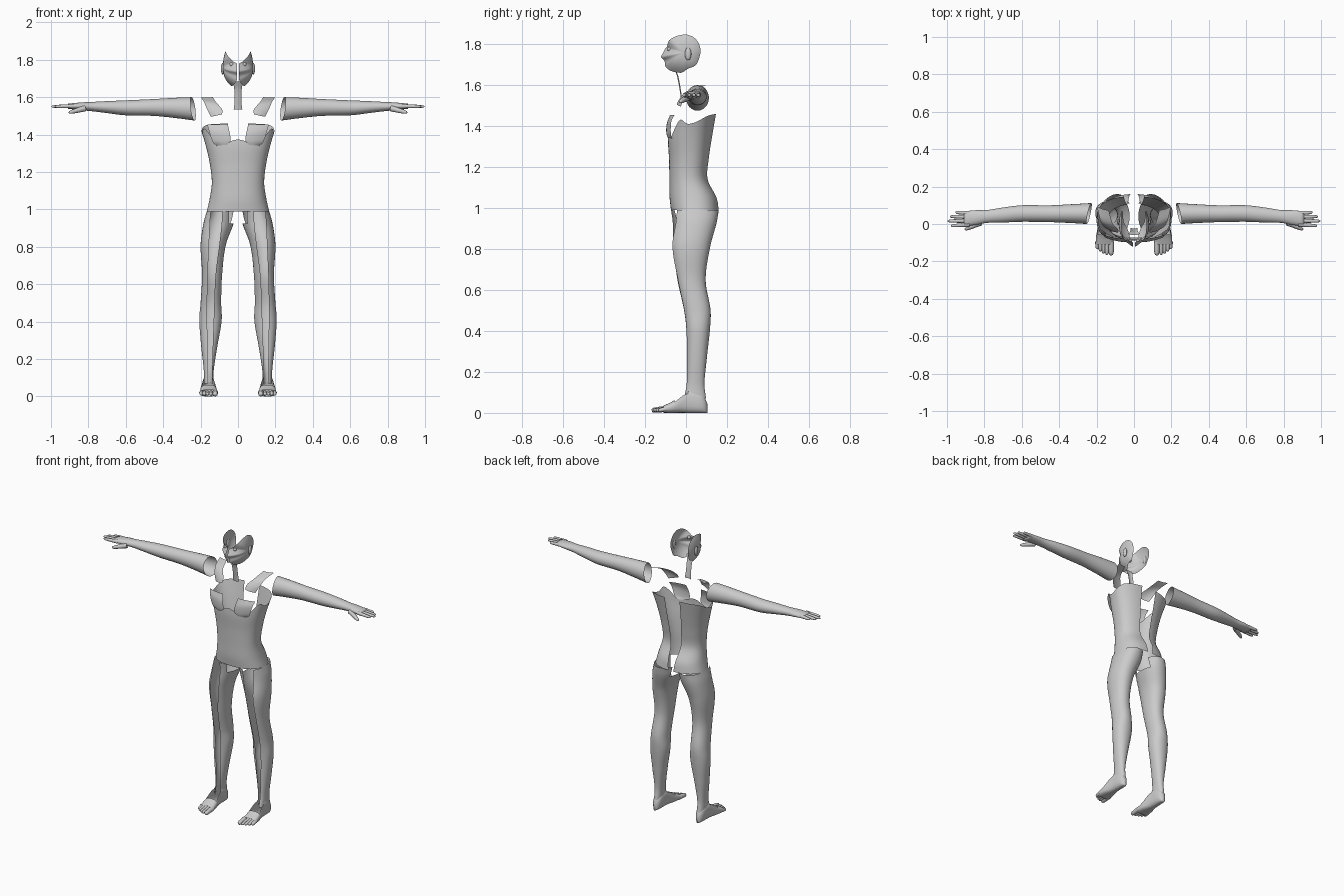
import bpy, bmesh, math
from mathutils import Vector

if "Cube" in bpy.data.objects:
    bpy.data.objects.remove(bpy.data.objects["Cube"])


def sample(table, t):
    """Smooth lookup in a table whose first column is the ascending key."""
    n = len(table)
    t = min(max(t, table[0][0]), table[-1][0])
    i = next(k for k in range(n - 1) if t <= table[k + 1][0])

    def slope(k, c):
        a, b = table[max(k - 1, 0)], table[min(k + 1, n - 1)]
        return (b[c] - a[c]) / (b[0] - a[0])
    a, b = table[i], table[i + 1]
    h = b[0] - a[0]
    u = (t - a[0]) / h
    return [(2*u**3 - 3*u*u + 1) * a[c] + (u**3 - 2*u*u + u) * h * slope(i, c)
            + (3*u*u - 2*u**3) * b[c] + (u**3 - u*u) * h * slope(i + 1, c)
            for c in range(1, len(a))]


def spow(v, p):
    return math.copysign(abs(v) ** p, v)


def oval(cx, hx, yf, yb, a, p):
    """Point on a rounded section; angle 0 is the front, pi/2 the outer side."""
    return (cx + hx * spow(math.sin(a), p),
            (yf + yb) / 2 - (yb - yf) / 2 * spow(math.cos(a), p))


def grid(name, rows, close=False, caps=False, drop=None):
    """Skin rows of points, smooth shaded and mirrored to the other side."""
    bm = bmesh.new()
    vs = [[bm.verts.new(p) for p in r] for r in rows]
    m = len(rows[0])
    for r in range(len(rows) - 1):
        for j in range(m if close else m - 1):
            k = (j + 1) % m
            bm.faces.new((vs[r][j], vs[r][k], vs[r + 1][k], vs[r + 1][j]))
    if caps:
        bm.faces.new(vs[-1])
    bmesh.ops.recalc_face_normals(bm, faces=bm.faces)
    if drop:
        gone = [f for f in bm.faces if drop(f.calc_center_median(), f.normal)]
        bmesh.ops.delete(bm, geom=gone, context='FACES')
    me = bpy.data.meshes.new(name)
    bm.to_mesh(me)
    bm.free()
    for f in me.polygons:
        f.use_smooth = True
    ob = bpy.data.objects.new(name, me)
    bpy.context.collection.objects.link(ob)
    ob.modifiers.new("mirror", 'MIRROR')
    return ob


def digit(name, a, b, r0, r1):
    """Tapered finger or toe with a rounded tip."""
    a, b = Vector(a), Vector(b)
    d = (b - a).normalized()
    s = d.cross(Vector((0, 0, 1))).normalized()
    w = s.cross(d)
    rows = []
    for t, k in ((0, 1), (.3, 1), (.55, 1), (.8, 1), (.93, .8), (.99, .4)):
        r = (r0 + (r1 - r0) * t) * k
        rows.append([a.lerp(b, t) + r * (math.cos(q) * s + math.sin(q) * w)
                     for q in [2 * math.pi * i / 10 for i in range(10)]])
    grid(name, rows, True, True)


# Torso: z, half width, front y, back y, half width of the back opening
torso = [(.99, .167, -.073, .16, .018), (1.05, .153, -.08, .15, .025),
         (1.14, .14, -.081, .107, .035), (1.24, .15, -.083, .113, .042),
         (1.35, .175, -.088, .13, .05), (1.47, .212, -.075, .15, .055)]
rim = [(0, 1.375), (.2, 1.35), (.36, 1.43), (.5, 1.41), (.75, 1.45), (1, 1.46)]
rows, P = [], .85
for i in range(25):
    row = []
    for j in range(33):
        f = j / 32
        z = .99 + (sample(rim, f)[0] - .99) * i / 24
        hx, yf, yb, gap = sample(torso, z)
        end = math.pi - math.asin((gap / hx) ** (1 / P))
        x, y = oval(0, hx, yf, yb, end * f, P)
        row.append((x, y, z))
    rows.append(row)
grid("torso", rows)

# Legs: z, inner x, outer x, front y, back y, front opening from x to x
leg = [(.07, .133, .182, -.01, .098, .137, .16), (.14, .13, .183, .003, .09, .138, .16),
       (.27, .11, .197, .004, .102, .135, .163), (.41, .087, .207, 0, .117, .13, .165),
       (.5, .09, .2, -.012, .12, .127, .165), (.65, .085, .192, -.045, .096, .12, .162),
       (.81, .065, .2, -.07, .118, .1, .155), (.93, .022, .184, -.066, .15, .087, .15),
       (.99, .014, .167, -.073, .16, .085, .145)]
rows, P = [], .92
for i in range(57):
    z = .07 + .92 * i / 56
    x0, x1, yf, yb, h0, h1 = sample(leg, z)
    cx, hx = (x0 + x1) / 2, (x1 - x0) / 2
    a0, a1 = [math.asin(spow((h - cx) / hx, 1 / P)) for h in (h1, h0)]
    a1 += 2 * math.pi
    rows.append([(*oval(cx, hx, yf, yb, a0 + (a1 - a0) * j / 32, P), z) for j in range(33)])
grid("leg", rows, drop=lambda c, n: c.z > .93 and c.x < .045 and c.y < .11)

# Feet: y, inner x, outer x, top z
foot = [(-.11, .11, .205, .035), (-.06, .113, .202, .06), (0, .125, .19, .11),
        (.07, .13, .184, .1), (.095, .138, .176, .07), (.104, .148, .166, .045)]
rows = []
for i in range(17):
    y = -.11 + .214 * i / 16
    x0, x1, zt = sample(foot, y)
    rows.append([((x0 + x1) / 2 + (x1 - x0) / 2 * spow(math.cos(q), .75), y,
                  zt / 2 + zt / 2 * spow(math.sin(q), .75))
                 for q in [2 * math.pi * k / 20 for k in range(20)]])
grid("foot", rows, True, True,
     drop=lambda c, n: n.z > .5 and c.z > .04 and c.y > -.05)
for k, (x, y, r) in enumerate([(.122, -.168, .013), (.145, -.166, .009), (.163, -.158, .009),
                               (.18, -.147, .009), (.196, -.134, .009)]):
    digit("toe", (x, -.095, .02), (x, y, .012), r + .003, r)

# Arms: x, front y, back y, bottom z, top z
arm = [(.24, 0, .112, 1.475, 1.60), (.33, .005, .106, 1.488, 1.597), (.45, .01, .1, 1.5, 1.59),
       (.6, .012, .1, 1.503, 1.583), (.7, .008, .088, 1.515, 1.579),
       (.79, .006, .074, 1.526, 1.574), (.84, -.004, .074, 1.53, 1.572),
       (.91, -.012, .068, 1.538, 1.565)]
rows = []
for i in range(33):
    x = .24 + .67 * i / 32
    y0, y1, z0, z1 = sample(arm, x)
    fade = max(0, 1 - i / 4)
    row = []
    for k in range(24):
        q = 2 * math.pi * k / 24
        c, s = math.cos(q), math.sin(q)
        row.append((x + fade * (-.012 * c + .008 * s), (y0 + y1) / 2 + (y1 - y0) / 2 * c,
                    (z0 + z1) / 2 + (z1 - z0) / 2 * s))
    rows.append(row)
grid("arm", rows, True, True)
for y0, y1, x in ((.058, .062, .955), (.038, .04, .985), (.017, .016, .998), (-.003, -.01, .98)):
    digit("finger", (.88, y0, 1.552), (x, y1, 1.55), .012, .008)
digit("thumb", (.82, .008, 1.54), (.905, -.03, 1.517), .017, .009)

# Head side: profile of y, z and the inner rim x
prof = [(0, 1.848, .066), (.035, 1.835, .066), (.062, 1.805, .066), (.071, 1.765, .064),
        (.062, 1.725, .06), (.045, 1.695, .058), (.01, 1.68, .055), (-.025, 1.66, .035),
        (-.075, 1.67, .02), (-.1, 1.69, .007), (-.103, 1.71, .006), (-.108, 1.722, .006),
        (-.122, 1.737, .006), (-.112, 1.757, .006), (-.1, 1.78, .006), (-.092, 1.79, .025),
        (-.083, 1.818, .052), (-.045, 1.84, .064), (0, 1.848, .066)]
keyed = [(i, *p) for i, p in enumerate(prof)]
outline = [sample(keyed, i * 18 / 54) for i in range(54)]
rows = []
for i in range(13):
    s = max(i / 12, .01)
    row = []
    for y, z, x in outline:
        wide = .08 - .012 * max(0, (1.74 - z) / .08)
        yy, zz = -.005 + (y + .005) * s, 1.76 + (z - 1.76) * s
        row.append((.08 + (x - .08) * s ** 2.6, yy, zz))
    rows.append(row)
grid("head_side", rows[::-1], True, True)


def ball(name, loc, scale):
    rows = []
    for i in range(1, 10):
        t = math.pi * i / 10
        rows.append([(loc[0] + scale[0] * math.sin(t) * math.cos(q),
                      loc[1] + scale[1] * math.sin(t) * math.sin(q),
                      loc[2] + scale[2] * math.cos(t))
                     for q in [2 * math.pi * k / 12 for k in range(12)]])
    grid(name, rows, True, True)


ball("ear", (.082, .01, 1.752), (.009, .016, .031))
ball("eye", (.034, -.08, 1.776), (.011, .011, .011))


def patch(name, table, bow):
    """Curved sheet: row key, left x, right x, y, z; bow bends the sides back."""
    rows = []
    for i in range(13):
        x0, x1, y, z0, z1 = sample(table, i / 12)
        rows.append([(x0 + (x1 - x0) * k / 8, y + bow * (k / 8) ** 2,
                      z0 + (z1 - z0) * k / 8) for k in range(9)])
    grid(name, rows)


# Neck strip, shoulder sheets and chest sheets
patch("neck_front", [(0, 0, .03, -.06, 1.685, 1.68), (.3, 0, .02, -.044, 1.645, 1.645),
                     (.7, 0, .019, -.03, 1.57, 1.57), (1, 0, .023, -.025, 1.535, 1.535)], .006)
patch("shoulder", [(0, .135, .198, .075, 1.6, 1.597), (.4, .115, .182, .005, 1.57, 1.575),
                   (.75, .085, .165, -.03, 1.535, 1.535), (1, .085, .145, -.045, 1.508, 1.495)], .02)
patch("chest", [(0, .055, .165, -.078, 1.455, 1.455), (.4, .045, .155, -.094, 1.41, 1.42),
                (.8, .04, .135, -.096, 1.365, 1.36), (1, .06, .115, -.09, 1.345, 1.34)], .022)
